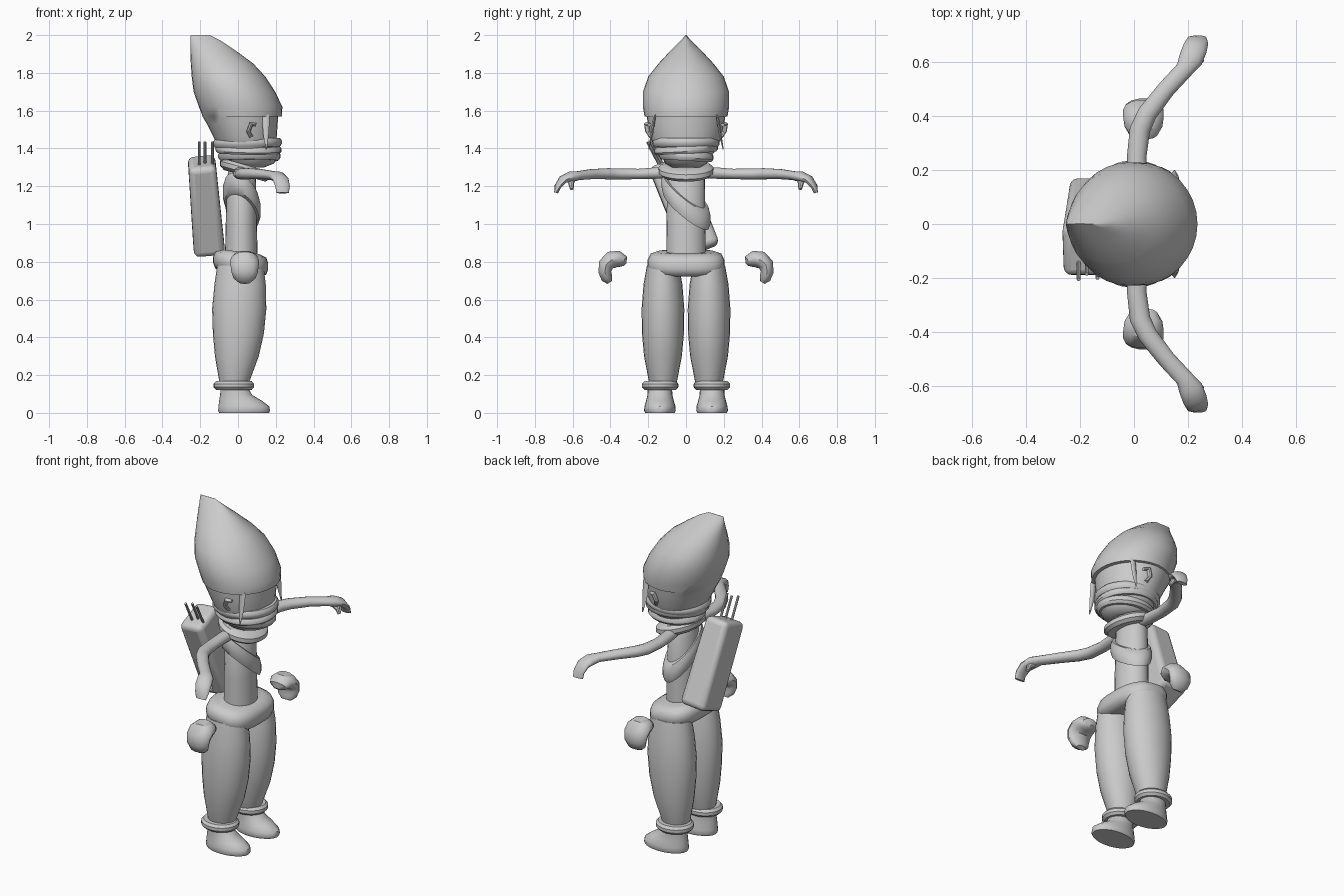
import bpy, bmesh
from math import sin, cos, pi, copysign
from mathutils import Vector

cube = bpy.data.objects.get("Cube")
if cube:
    bpy.data.objects.remove(cube)

grey = bpy.data.materials.new("plain grey")
grey.use_nodes = True
grey.diffuse_color = (0.6, 0.6, 0.6, 1)
grey.node_tree.nodes["Principled BSDF"].inputs["Base Color"].default_value = (0.6, 0.6, 0.6, 1)


def finish(name, bm, angle=40):
    bmesh.ops.recalc_face_normals(bm, faces=bm.faces)
    mesh = bpy.data.meshes.new(name)
    bm.to_mesh(mesh)
    bm.free()
    mesh.materials.append(grey)
    ob = bpy.data.objects.new(name, mesh)
    bpy.context.collection.objects.link(ob)
    bpy.ops.object.select_all(action='DESELECT')
    ob.select_set(True)
    bpy.context.view_layer.objects.active = ob
    bpy.ops.object.shade_smooth_by_angle(angle=angle * pi / 180)
    return ob


def skin(name, rings, closed=False, angle=40):
    """Bridge rings of points into one surface, capped unless closed."""
    bm = bmesh.new()
    rows = [[bm.verts.new(p) for p in ring] for ring in rings]
    n = len(rows[0])
    pairs = list(zip(rows, rows[1:])) + ([(rows[-1], rows[0])] if closed else [])
    for a, b in pairs:
        for i in range(n):
            j = (i + 1) % n
            bm.faces.new((a[i], a[j], b[j], b[i]))
    if not closed:
        bm.faces.new(rows[0])
        bm.faces.new(rows[-1])
    return finish(name, bm, angle)


def loft(name, levels, yc=0, n=24, power=2, tilt=0, angle=40):
    """Stack horizontal rings given as (z, back x, front x, half width)."""
    def at(lv, i):
        z, x0, x1, ry = lv
        c, s = cos(2 * pi * i / n), sin(2 * pi * i / n)
        x = (x0 + x1) / 2 + (x1 - x0) / 2 * copysign(abs(c) ** (2 / power), c)
        return (x, yc + ry * copysign(abs(s) ** (2 / power), s), z + tilt * x)
    return skin(name, [[at(lv, i) for i in range(n)] for lv in levels], angle=angle)


def sweep(name, path, side=None, n=14):
    """Elliptical tube along points given as (x, y, z, radius a, radius b)."""
    pts = [Vector(p[:3]) for p in path]
    rings = []
    for k, p in enumerate(path):
        t = (pts[min(k + 1, len(pts) - 1)] - pts[max(k - 1, 0)]).normalized()
        u = Vector(side) if side else Vector((0, 0, 1)).cross(t).normalized()
        v = t.cross(u)
        rings.append([pts[k] + u * p[3] * cos(2 * pi * i / n) + v * p[4] * sin(2 * pi * i / n)
                      for i in range(n)])
    return skin(name, rings)


def band(name, cx, rx, ry, z, h, thick, sx=0, sy=0, yc=0, n=32):
    """Cloth band around the body, sloped by sx and sy, slightly bulged."""
    rings = []
    for i in range(n):
        c, s = cos(2 * pi * i / n), sin(2 * pi * i / n)
        ring = []
        for inset, dz in ((1, -.5), (.25, -.5), (0, -.2), (0, .2), (.25, .5), (1, .5)):
            x, y = (rx - thick * inset) * c, (ry - thick * inset) * s
            ring.append((cx + x, yc + y, z + sx * x + sy * y + dz * h))
        rings.append(ring)
    return skin(name, rings, closed=True)


# Head with tall swept-back hood, pinched to a ridge at the top
loft("head_and_hood", [
    (1.30, -.04, .14, .08), (1.34, -.07, .18, .12), (1.40, -.10, .195, .165),
    (1.46, -.13, .205, .188), (1.53, -.165, .21, .202), (1.568, -.187, .212, .208),
    (1.57, -.187, .232, .22), (1.62, -.207, .235, .228), (1.70, -.235, .197, .228),
    (1.78, -.245, .145, .2), (1.85, -.25, .08, .145), (1.92, -.252, -.015, .08),
    (1.97, -.252, -.09, .03), (2.0, -.25, -.15, .001)], n=32)

# Face wrap and neck
band("upper_face_wrap", .05, .182, .178, 1.43, .045, .04, .02)
band("middle_face_wrap", .055, .175, .17, 1.395, .04, .04, -.02, .06)
band("lower_face_wrap", .06, .165, .145, 1.36, .05, .05, .0, -.06)
loft("chin_wrap", [(1.30, -.01, .14, .07), (1.32, -.05, .19, .11), (1.35, -.07, .21, .125)])
loft("neck", [(1.2, -.05, .09, .08), (1.34, -.05, .09, .07)])
band("shoulder_scarf", .035, .13, .145, 1.285, .06, .08, -.28)

# Torso, sash and belt
loft("torso", [(.78, -.07, .105, .105), (1.0, -.065, .1, .103), (1.24, -.06, .095, .1),
               (1.28, -.05, .08, .08)])
band("chest_sash", .02, .1, .13, 1.12, .1, .035, -.5, -.75)
loft("belt", [(.735, -.08, .11, .15), (.75, -.12, .15, .19), (.78, -.132, .16, .204),
              (.81, -.132, .16, .204), (.84, -.12, .15, .19), (.855, -.08, .11, .15)],
     n=32, power=2.8, tilt=-.12, angle=60)

for s, tag in ((1, "left"), (-1, "right")):
    # Baggy trouser leg, cuff and shoe
    loft(tag + "_leg", [(.13, -.09, .05, .062), (.17, -.1, .062, .075), (.3, -.122, .11, .1),
                        (.42, -.133, .137, .111), (.55, -.137, .15, .113),
                        (.68, -.125, .147, .103), (.78, -.11, .135, .085)], yc=s * .122)
    band(tag + "_cuff", -.022, .107, .096, .145, .046, .05, yc=s * .137)
    loft(tag + "_shoe", [(0, -.1, .165, .078), (.012, -.105, .17, .084), (.035, -.103, .165, .082),
                         (.065, -.1, .125, .073), (.095, -.095, .075, .066),
                         (.14, -.09, .05, .064)], yc=s * .138)

    # Arm with curled mitten hand and thumb
    arm = [(.02, .06, 1.275, .03, .03), (.012, .15, 1.27, .036, .031),
           (.01, .25, 1.265, .036, .028), (.022, .35, 1.265, .038, .03),
           (.05, .41, 1.266, .036, .03), (.12, .5, 1.264, .033, .027),
           (.185, .57, 1.256, .033, .024), (.21, .61, 1.25, .045, .028),
           (.226, .65, 1.236, .045, .022), (.236, .678, 1.2, .04, .016),
           (.236, .688, 1.165, .033, .011)]
    sweep(tag + "_arm", [(x, s * y, z, a, b) for x, y, z, a, b in arm])
    thumb = [(.2, .6, 1.24, .016, .016), (.235, .608, 1.215, .016, .015),
             (.25, .605, 1.185, .01, .01)]
    sweep(tag + "_thumb", [(x, s * y, z, a, b) for x, y, z, a, b in thumb], n=8)

    # Loose curled glove beside the hip
    glove = [(.322, .785, .02, .01), (.335, .8, .055, .037), (.36, .815, .07, .045),
             (.395, .81, .075, .048), (.423, .785, .075, .042), (.43, .745, .07, .035),
             (.418, .712, .058, .031), (.405, .69, .03, .014)]
    sweep(tag + "_glove", [(.035, s * y, z, a, b) for y, z, a, b in glove], side=(1, 0, 0))

    # Side lock of hair and ear
    sweep(tag + "_side_lock", [(.148, s * .165, 1.58, .02, .008), (.148, s * .18, 1.48, .016, .008),
                               (.15, s * .197, 1.395, .003, .003)], side=(1, 0, 0), n=6)
    sweep(tag + "_ear", [(.07, s * .185, 1.46, .012, .012), (.055, s * .203, 1.49, .013, .012),
                         (.07, s * .207, 1.53, .015, .012), (.095, s * .195, 1.525, .01, .01)],
          side=(0, 1, 0), n=8)

# Slanted box on the back, wider toward its base
bm = bmesh.new()
bmesh.ops.create_cube(bm, size=1)
for v in bm.verts:
    v.co.x *= .165 if v.co.z < 0 else .145
    v.co.y *= .2
    v.co.z *= .51
pack = finish("back_box", bm)
pack.location = (-.172, -.01, 1.095)
pack.rotation_euler = (.38, -.085, 0)
bevel = pack.modifiers.new("rounding", 'BEVEL')
bevel.width = .03
bevel.segments = 4

# Thin rods sticking out of the box
for x, y in ((-.205, -.15), (-.175, -.13), (-.135, -.145)):
    sweep("box_rod", [(x, y + .03, 1.27, .007, .007), (x, y - .055, 1.435, .007, .007)],
          side=(1, 0, 0), n=8)
